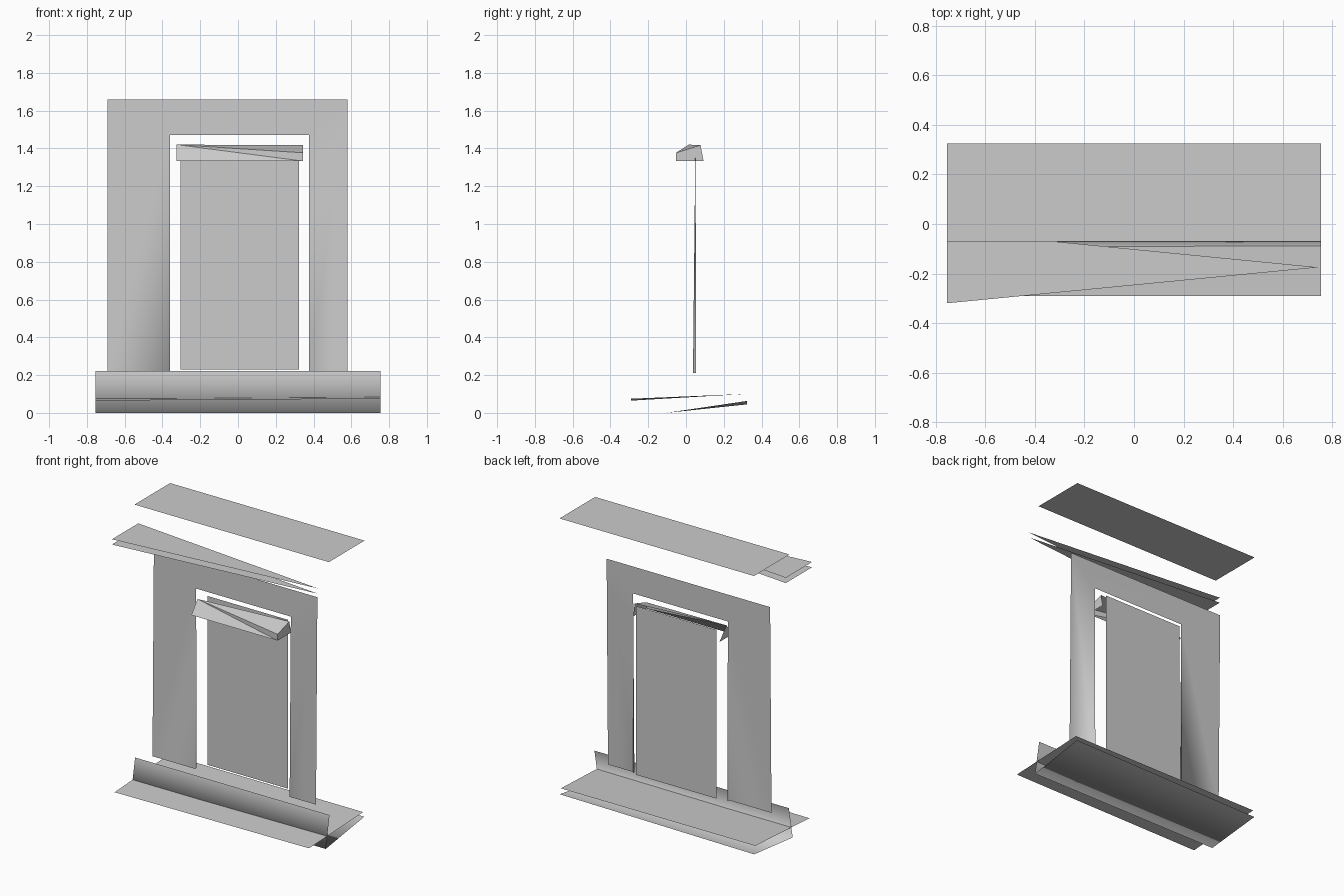
import bpy

W = 0.755  # half width of the long panels


def sheet(name, verts, faces, smooth=False):
    """Open surface made from a few points."""
    me = bpy.data.meshes.new(name)
    me.from_pydata(verts, [], faces)
    for p in me.polygons:
        p.use_smooth = smooth
    ob = bpy.data.objects.new(name, me)
    bpy.context.collection.objects.link(ob)
    return ob


def strip(name, left, right, smooth=False):
    """Sheet spanning the full width between two (y, z) profiles."""
    n = len(left)
    verts = [(-W, y, z) for y, z in left] + [(W, y, z) for y, z in right]
    faces = [(i, n + i, n + i + 1, i + 1) for i in range(n - 1)]
    return sheet(name, verts, faces, smooth)


# Top cover panel
strip("top_panel", [(-0.07, 2.0), (0.325, 2.0)], [(-0.07, 2.0), (0.325, 2.0)])

# Two thin tapering sheets below it
for name, z in (("upper_wedge_sheet", 1.852), ("lower_wedge_sheet", 1.815)):
    sheet(name, [(-W, -0.32, z), (0.745, -0.175, z), (-W, -0.028, z)], [(0, 1, 2)])

# Sloping floor panel
strip("floor_panel", [(-0.29, 0.065), (0.31, 0.1)], [(-0.29, 0.075), (0.31, 0.1)])

# Raised front lip folding into the bottom panel
strip("base_lip", [(0.322, 0.045), (-0.105, 0.0), (-0.063, 0.222)],
      [(0.322, 0.063), (-0.105, 0.0), (-0.063, 0.222)][:3], smooth=True)


# Door surround: slightly leaning face with thin jamb returns
def lean(x, z):
    return (x, 0.037 + (z - 0.21) * 0.0105, z)


pts = [(-0.69, 0.21), (-0.69, 1.66), (0.58, 1.66), (0.58, 0.21),
       (0.375, 0.21), (0.375, 1.47), (-0.36, 1.47), (-0.36, 0.21)]
verts = [lean(x, z) for x, z in pts]
verts += [(-0.36, 0.054, 0.21), (0.375, 0.054, 0.21)]
sheet("door_surround", verts,
      [(0, 7, 6, 1), (1, 6, 5, 2), (2, 5, 4, 3), (7, 8, 6), (4, 5, 9)], smooth=True)

# Door leaf
sheet("door_leaf", [(-0.305, 0.097, 0.23), (0.322, 0.097, 0.23),
                    (0.322, 0.097, 1.415), (-0.305, 0.097, 1.415)], [(0, 1, 2, 3)])

# Faceted lintel over the door, open at the back
lintel = [(-0.325, -0.053, 1.333), (-0.325, 0.015, 1.42), (-0.325, 0.093, 1.333),
          (0.345, -0.053, 1.333), (0.345, -0.053, 1.377), (0.345, 0.077, 1.418),
          (0.345, 0.093, 1.333)]
sheet("door_lintel", lintel,
      [(0, 3, 1), (3, 4, 1), (1, 4, 5), (0, 1, 2), (3, 6, 5, 4)])
